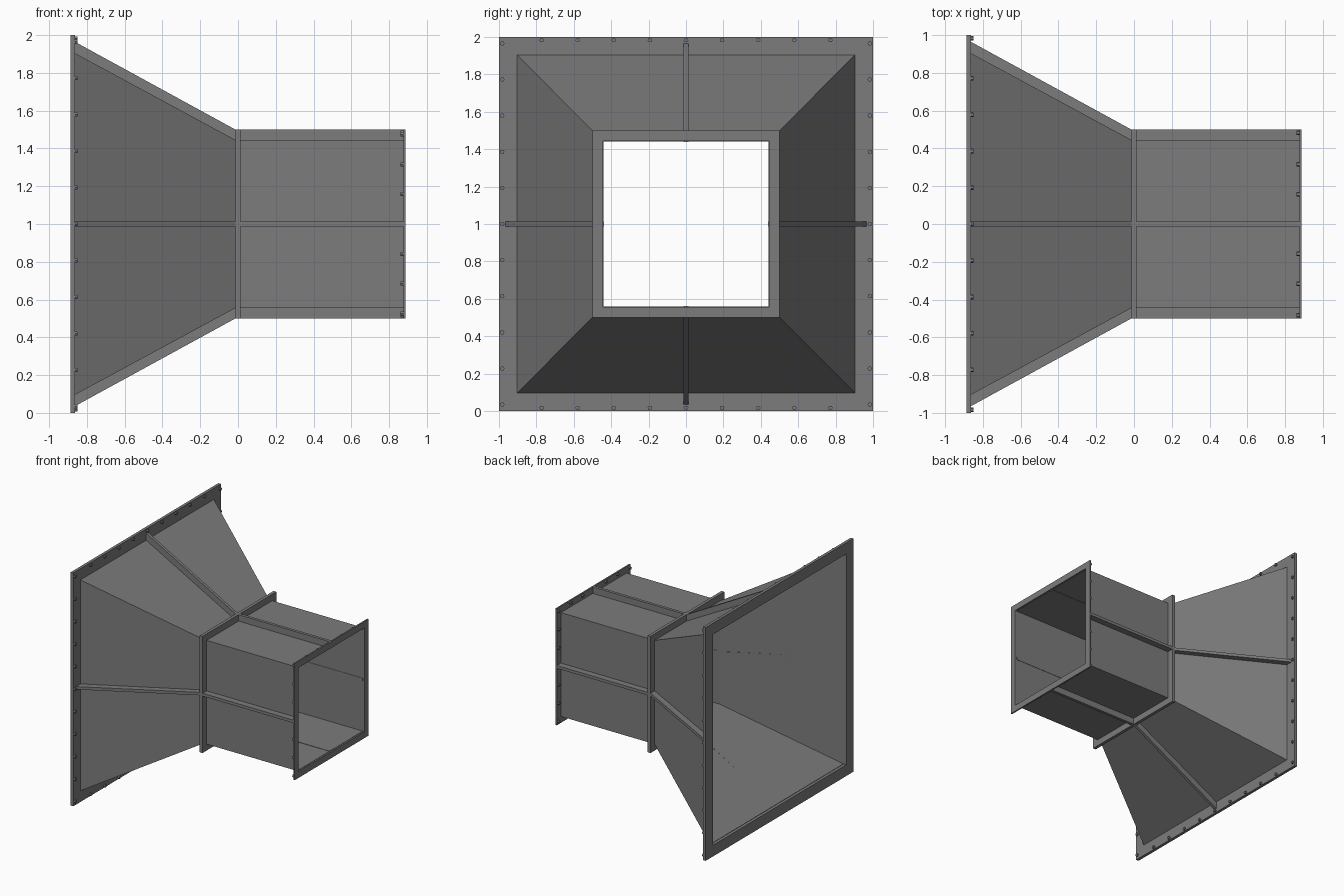
import bpy
import bmesh
from math import pi
from mathutils import Matrix, Vector

if "Cube" in bpy.data.objects:
    bpy.data.objects.remove(bpy.data.objects["Cube"])

steel = bpy.data.materials.new("grey_steel")
steel.use_nodes = True
COLOR = (0.2, 0.2, 0.2, 1)
steel.diffuse_color = COLOR
steel.node_tree.nodes["Principled BSDF"].inputs["Base Color"].default_value = COLOR

BACK, END = -0.8875, 0.8875      # outer faces of the two end flanges
BIG, SMALL = 0.904, 0.445        # half widths of the wide and narrow openings
WIDE_X, COLLAR, END_X = -0.8625, 0.0135, 0.875
RIB, HALF, SHEET = 0.055, 0.0125, 0.003
AXIS = Vector((0, 0, 1))


def finish(name, bm):
    bmesh.ops.recalc_face_normals(bm, faces=bm.faces)
    bmesh.ops.translate(bm, verts=bm.verts, vec=AXIS)
    mesh = bpy.data.meshes.new(name)
    bm.to_mesh(mesh)
    bm.free()
    mesh.materials.append(steel)
    obj = bpy.data.objects.new(name, mesh)
    bpy.context.collection.objects.link(obj)


def square_ring(name, profile):
    """Sweep a closed (x, half width) profile around a square."""
    bm = bmesh.new()
    rings = [[bm.verts.new((x, h * sy, h * sz)) for x, h in profile]
             for sy, sz in ((1, 1), (-1, 1), (-1, -1), (1, -1))]
    n = len(profile)
    for k in range(4):
        a, b = rings[k], rings[(k + 1) % 4]
        for i in range(n):
            j = (i + 1) % n
            bm.faces.new((a[i], a[j], b[j], b[i]))
    finish(name, bm)


def flange(name, x0, x1, inner, outer):
    square_ring(name, [(x0, inner), (x1, inner), (x1, outer), (x0, outer)])


def shell(name, x0, h0, x1, h1):
    square_ring(name, [(x0, h0), (x1, h1), (x1, h1 - SHEET), (x0, h0 - SHEET)])


def ribs(name, x0, h0, x1, h1):
    """Flat stiffener along the middle of each of the four walls."""
    bm = bmesh.new()
    inset = 2 * SHEET
    outline = ((x0, h0 - inset), (x1, h1 - inset), (x1, h1 + RIB), (x0, h0 + RIB))
    for k in range(4):
        turn = Matrix.Rotation(k * pi / 2, 3, 'X')
        a, b = ([bm.verts.new(turn @ Vector((x, y, h))) for x, h in outline]
                for y in (-HALF, HALF))
        bm.faces.new(a)
        bm.faces.new(b[::-1])
        for i in range(4):
            j = (i + 1) % 4
            bm.faces.new((a[i], a[j], b[j], b[i]))
    finish(name, bm)


def bolts(name, x, row, pitch, count):
    """Hexagonal bolt heads around a flange."""
    bm = bmesh.new()
    spots = set()
    for i in range(-count, count + 1):
        for s in (-1, 1):
            spots.add((s * row, i * pitch))
            if abs(i) < count:
                spots.add((i * pitch, s * row))
    for y, z in sorted(spots):
        place = Matrix.Translation((x, y, z)) @ Matrix.Rotation(pi / 2, 4, 'Y')
        bmesh.ops.create_cone(bm, cap_ends=True, segments=6, radius1=0.0125,
                              radius2=0.0125, depth=0.014, matrix=place)
    finish(name, bm)


# Flanges and the collar between hopper and duct
flange("wide_flange", BACK, WIDE_X, BIG, 1.0)
flange("middle_collar", -COLLAR, COLLAR, SMALL, 0.5)
flange("narrow_flange", END_X, END, SMALL, 0.5)

# Sheet walls
shell("tapered_hopper", WIDE_X, BIG, -COLLAR, SMALL)
shell("straight_duct", -COLLAR, SMALL, END_X, SMALL)

# Stiffening ribs
ribs("hopper_ribs", WIDE_X, BIG + 0.005, -COLLAR, SMALL)
ribs("duct_ribs", COLLAR, SMALL, END_X, SMALL)

# Bolt heads on the inner faces of the end flanges
bolts("wide_flange_bolts", WIDE_X + 0.007, 0.983, 0.193, 5)
bolts("narrow_flange_bolts", END_X - 0.007, 0.483, 0.158, 3)
